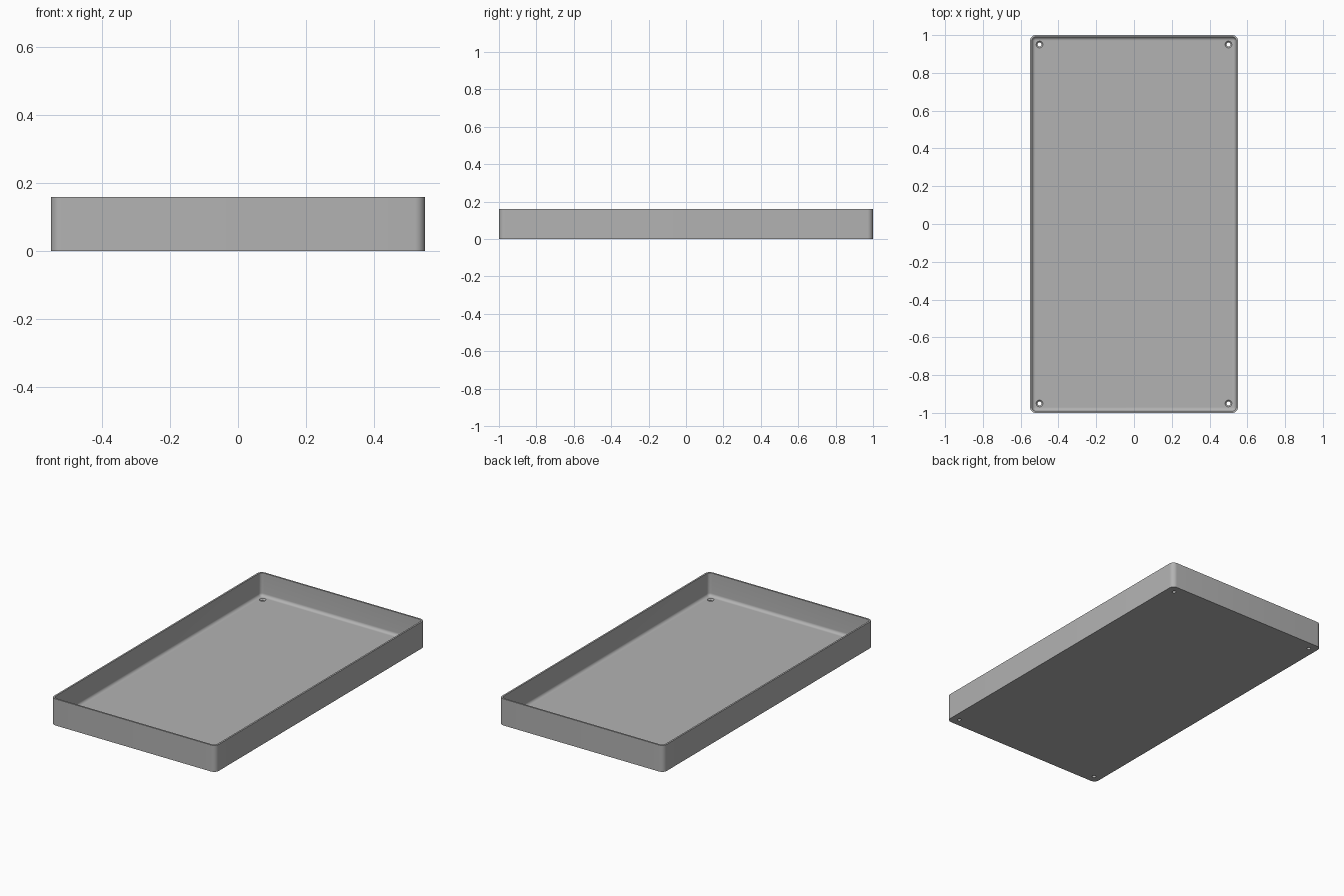
import bpy
import bmesh
from math import sin, cos, pi

if "Cube" in bpy.data.objects:
    bpy.data.objects.remove(bpy.data.objects["Cube"])

HALF_X, HALF_Y, HEIGHT = 0.55, 1.0, 0.16
CORNER, WALL, FLOOR, FILLET = 0.03, 0.01, 0.02, 0.018
HOLE, SINK = 0.011, 0.018
STEPS = 8

grey = bpy.data.materials.new("light grey")
grey.use_nodes = True
colour = (0.45, 0.45, 0.45, 1)
grey.diffuse_color = colour
grey.node_tree.nodes["Principled BSDF"].inputs["Base Color"].default_value = colour

bm = bmesh.new()


def ring(points, z):
    """Closed loop of vertices and the edges between them."""
    verts = [bm.verts.new((x, y, z)) for x, y in points]
    edges = [bm.edges.new((a, b)) for a, b in zip(verts, verts[1:] + verts[:1])]
    return verts, edges


def rounded_rect(inset):
    r = CORNER - inset
    cx, cy = HALF_X - CORNER, HALF_Y - CORNER
    points = []
    for quarter, (sx, sy) in enumerate([(1, 1), (-1, 1), (-1, -1), (1, -1)]):
        for i in range(STEPS + 1):
            a = (quarter + i / STEPS) * pi / 2
            points.append((sx * cx + r * cos(a), sy * cy + r * sin(a)))
    return points


def circle(cx, cy, r, count=24):
    angles = [2 * pi * i / count for i in range(count)]
    return [(cx + r * cos(a), cy + r * sin(a)) for a in angles]


def loft(rings):
    for (lower, _), (upper, _) in zip(rings, rings[1:]):
        n = len(lower)
        for i in range(n):
            j = (i + 1) % n
            bm.faces.new((lower[i], lower[j], upper[j], upper[i]))


# Wall section: outside up, over the rim, down inside and round the fillet
section = [(0, 0), (0, HEIGHT), (WALL, HEIGHT)]
for i in range(STEPS + 1):
    a = i / STEPS * pi / 2
    section.append((WALL + FILLET * (1 - cos(a)), FLOOR + FILLET * (1 - sin(a))))
shell = [ring(rounded_rect(inset), z) for inset, z in section]
loft(shell)

# Countersunk screw holes in the four corners
under, over = list(shell[0][1]), list(shell[-1][1])
for sx in (-1, 1):
    for sy in (-1, 1):
        x, y = sx * 0.5, sy * 0.95
        hole = [ring(circle(x, y, r), z) for r, z in
                [(HOLE, 0), (HOLE, FLOOR - 0.008), (SINK, FLOOR)]]
        loft(hole)
        under += hole[0][1]
        over += hole[-1][1]

# Underside and floor, filled around the holes
for edges in (under, over):
    bmesh.ops.triangle_fill(bm, edges=edges, use_beauty=True, use_dissolve=False)
bmesh.ops.recalc_face_normals(bm, faces=bm.faces[:])

mesh = bpy.data.meshes.new("tray")
bm.to_mesh(mesh)
bm.free()
mesh.materials.append(grey)
tray = bpy.data.objects.new("tray", mesh)
bpy.context.collection.objects.link(tray)
bpy.context.view_layer.objects.active = tray
tray.select_set(True)
bpy.ops.object.shade_smooth_by_angle(angle=0.6)
